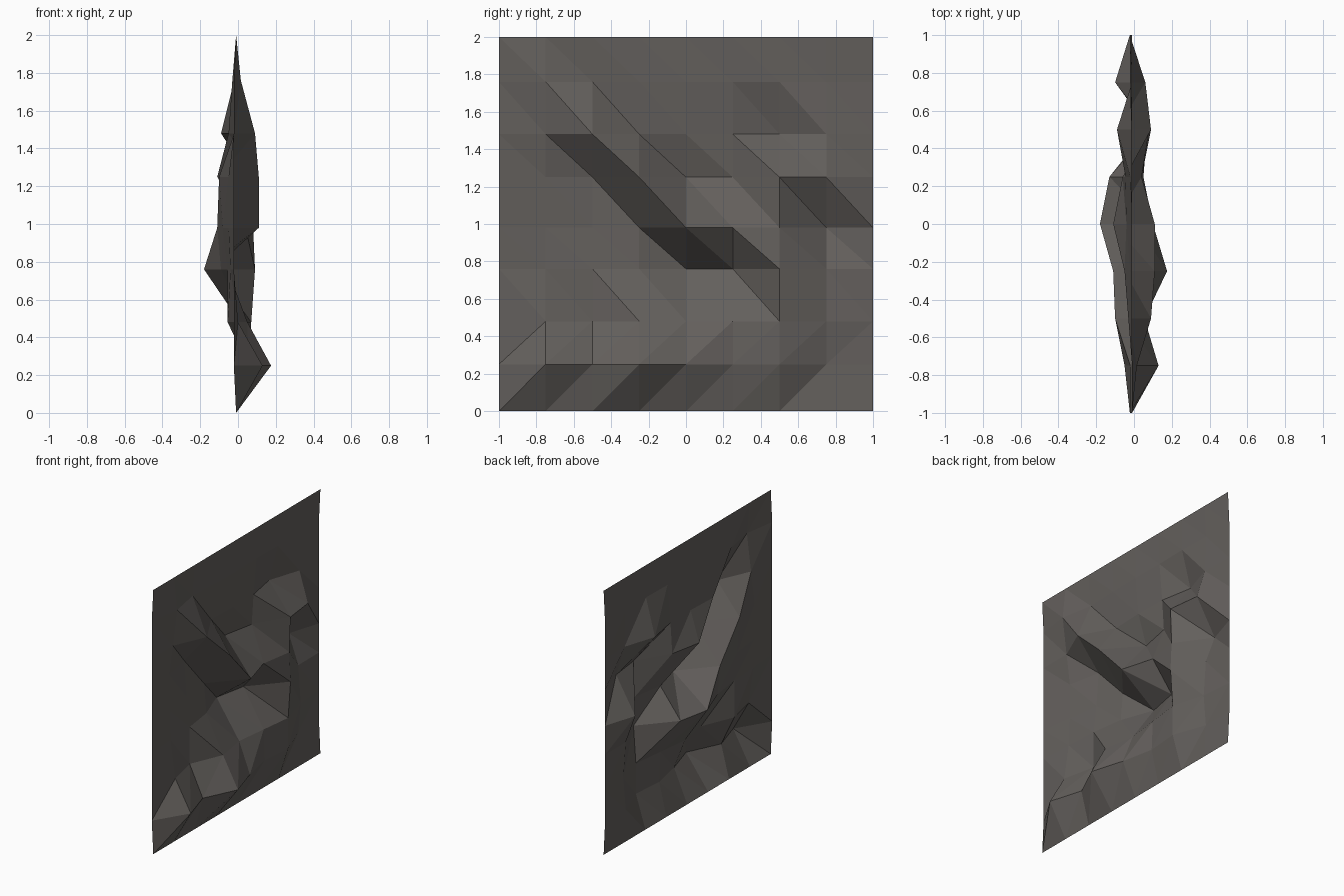
import bpy, bmesh

if "Cube" in bpy.data.objects:
    bpy.data.objects.remove(bpy.data.objects["Cube"])

# Rock face: an 8 x 8 grid in the YZ plane, each point pushed out along x
levels = [0, .25, .48, .76, .98, 1.25, 1.48, 1.76, 2]
# relief for the inner points: one row per level, bottom to top, y = -0.75 .. 0.75
relief = [
    [.13, .055, .175, .10, .05, .07, -.02],
    [.0, -.055, .05, .01, .04, .07, .0],
    [-.04, -.055, -.09, -.18, -.13, .09, -.02],
    [-.05, -.08, -.11, .11, .04, .08, -.10],
    [-.05, -.10, .11, -.11, -.06, .09, .06],
    [-.02, .09, -.05, -.04, -.045, -.09, -.01],
    [.015, -.03, -.02, -.015, -.02, -.015, -.02],
]


def offset(i, j):
    if j in (0, 8):
        return -.01
    if i in (0, 8):
        return -.022
    return relief[j - 1][i - 1]


bm = bmesh.new()
grid = [[bm.verts.new((offset(i, j), i / 4 - 1, levels[j])) for i in range(9)]
        for j in range(9)]
for j in range(8):
    for i in range(8):
        a, b = grid[j][i], grid[j][i + 1]
        d, c = grid[j + 1][i], grid[j + 1][i + 1]
        # the two lowest rows are split the other way
        tris = [(a, b, c), (a, c, d)] if j < 2 else [(a, b, d), (b, c, d)]
        for t in tris:
            bm.faces.new(t)

mesh = bpy.data.meshes.new("rock_wall")
bm.to_mesh(mesh)
bm.free()
rock = bpy.data.materials.new("dark grey stone")
rock.diffuse_color = (.125, .115, .107, 1)
rock.use_nodes = True
rock.node_tree.nodes["Principled BSDF"].inputs["Base Color"].default_value = rock.diffuse_color
mesh.materials.append(rock)
bpy.context.collection.objects.link(bpy.data.objects.new("rock_wall", mesh))
